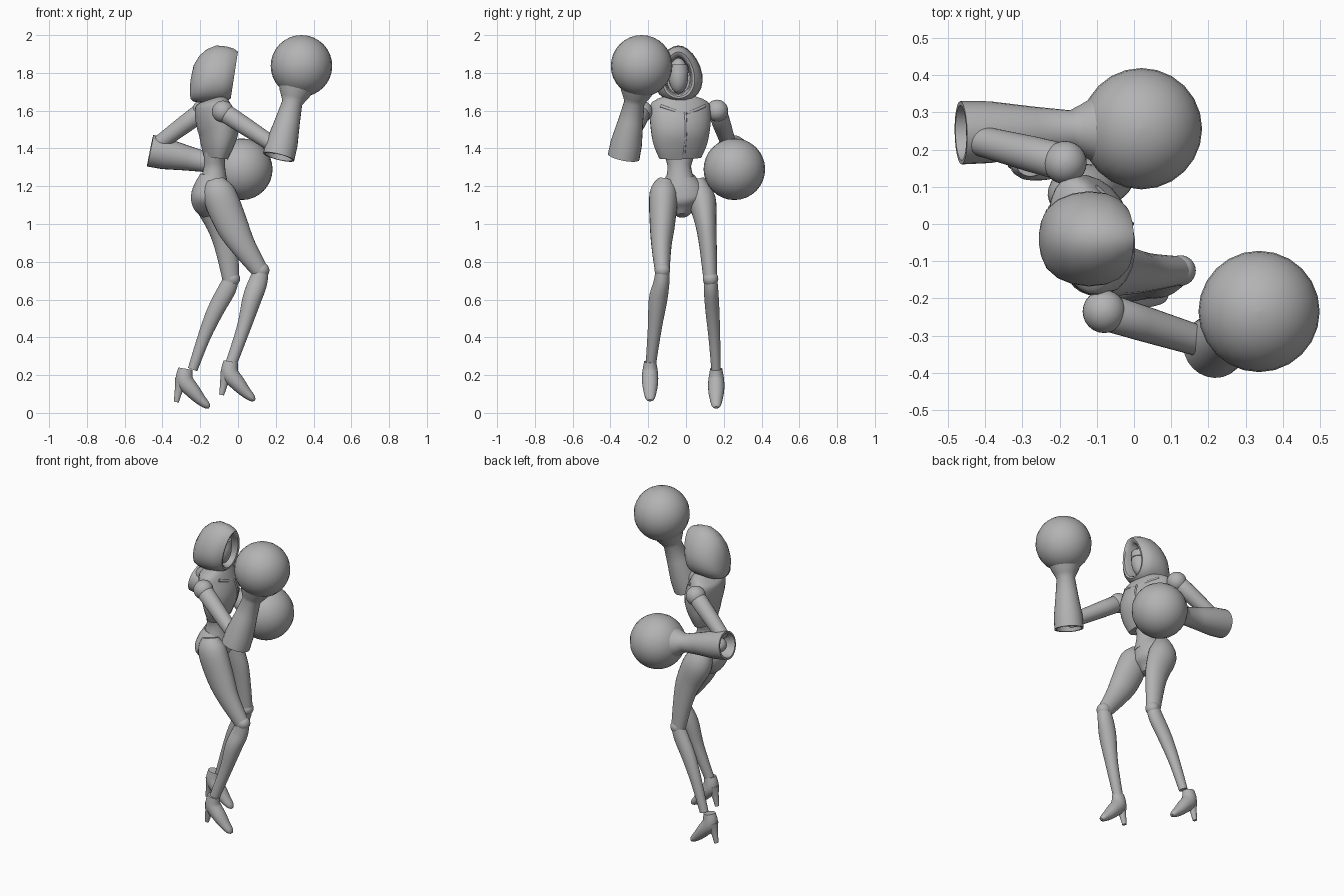
import bpy, bmesh, math
from mathutils import Vector

if "Cube" in bpy.data.objects:
    bpy.data.objects.remove(bpy.data.objects["Cube"], do_unlink=True)

grey = bpy.data.materials.new("plain grey")
grey.use_nodes = True
grey.diffuse_color = (0.45, 0.45, 0.45, 1)
grey.node_tree.nodes["Principled BSDF"].inputs["Base Color"].default_value = grey.diffuse_color
SIDES = 24


def skin(name, rings, sharp=40):
    """Bridge rings of points into a closed, smooth shaded body."""
    bm = bmesh.new()
    loops = [[bm.verts.new(p) for p in ring] for ring in rings]
    for a, b in zip(loops, loops[1:]):
        for i in range(len(a)):
            j = (i + 1) % len(a)
            bm.faces.new((a[i], a[j], b[j], b[i]))
    bm.faces.new(loops[0])
    bm.faces.new(loops[-1])
    bmesh.ops.recalc_face_normals(bm, faces=bm.faces[:])
    mesh = bpy.data.meshes.new(name)
    bm.to_mesh(mesh)
    bm.free()
    obj = bpy.data.objects.new(name, mesh)
    bpy.context.collection.objects.link(obj)
    mesh.materials.append(grey)
    bpy.ops.object.select_all(action='DESELECT')
    obj.select_set(True)
    bpy.context.view_layer.objects.active = obj
    bpy.ops.object.shade_smooth_by_angle(angle=math.radians(sharp))
    return obj


def circle(centre, u, v, a, b):
    turns = [2 * math.pi * i / SIDES for i in range(SIDES)]
    return [centre + u * (a * math.cos(t)) + v * (b * math.sin(t)) for t in turns]


def spline(p, steps):
    """Catmull-Rom interpolation of x, y, z, depth, width stations."""
    out = []
    for k in range(len(p) - 1):
        q0, q1, q2, q3 = p[max(k - 1, 0)], p[k], p[k + 1], p[min(k + 2, len(p) - 1)]
        for s in range(steps):
            t = s / steps
            out.append([b + t / 2 * (c - a + t * (2 * a - 5 * b + 4 * c - d + t * (3 * (b - c) + d - a)))
                        for a, b, c, d in zip(q0, q1, q2, q3)])
    return out + [list(p[-1])]


def loft(name, stations, yaw=0, steps=4):
    """Oval sections square to a path; depth lies fore-aft, width sideways."""
    st = spline(stations, steps)
    pts = [Vector(s[:3]) for s in st]
    side = Vector((-math.sin(yaw), math.cos(yaw), 0))
    rings = []
    for i, s in enumerate(st):
        t = (pts[min(i + 1, len(pts) - 1)] - pts[max(i - 1, 0)]).normalized()
        w = (side - t * side.dot(t)).normalized()
        rings.append(circle(pts[i], t.cross(w), w, s[3], s[4]))
    return skin(name, rings)


def lathe(name, start, end, profile):
    """Turn (distance, radius) pairs round the axis start-end."""
    a, axis = Vector(start), (Vector(end) - Vector(start)).normalized()
    u = axis.orthogonal().normalized()
    return skin(name, [circle(a + axis * d, u, axis.cross(u), r, r) for d, r in profile])


def ball(name, centre, radius, scale=(1, 1, 1)):
    bm_rings = 16
    c = Vector(centre)
    rings = []
    for i in range(bm_rings + 1):
        t = 0.01 + (math.pi - 0.02) * i / bm_rings
        r = radius * math.sin(t)
        mid = c + Vector((0, 0, radius * scale[2] * math.cos(t)))
        rings.append(circle(mid, Vector((1, 0, 0)), Vector((0, 1, 0)), r * scale[0], r * scale[1]))
    return skin(name, rings)


# Torso, turned slightly towards the left
TWIST = 0.25
loft("ribcage", [(-.15, -.035, 1.67, .045, .05), (-.14, -.033, 1.645, .08, .15),
                 (-.125, -.03, 1.58, .1, .165), (-.105, -.03, 1.5, .105, .16),
                 (-.11, -.03, 1.42, .085, .145), (-.118, -.03, 1.35, .06, .115)], TWIST)
loft("abdomen", [(-.12, -.033, 1.42, .058, .1), (-.125, -.035, 1.35, .056, .075),
                 (-.125, -.035, 1.29, .058, .063), (-.13, -.03, 1.2, .08, .09)])
loft("pelvis", [(-.13, -.03, 1.255, .07, .075), (-.14, -.028, 1.2, .09, .115),
                (-.15, -.025, 1.14, .1, .13), (-.15, -.022, 1.09, .085, .09),
                (-.14, -.02, 1.045, .045, .03)], -0.1)
loft("neck", [(-.155, -.035, 1.62, .045, .045), (-.13, -.035, 1.75, .035, .035)])

# Collar and breast ridges
front = Vector((math.cos(TWIST), math.sin(TWIST), 0))
side = Vector((-front.y, front.x, 0))
mid = Vector((-.125, -.03, 0))
for s, label in ((-1, "right"), (1, "left")):
    path = []
    for out, z in ((.01, 1.585), (.07, 1.605), (.12, 1.625)):
        depth = .1 * math.sqrt(1 - (out / .165) ** 2) - (z - 1.58) * .35
        p = mid + front * depth + side * (s * out)
        path.append((p.x, p.y, z, .008, .008))
    loft(label + "_collarbone", path, TWIST + math.pi / 2)
p = mid + front * .103
q = mid + front * .122
r = mid + front * .078
loft("breastbone", [(p.x, p.y, 1.59, .007, .006), (q.x, q.y, 1.5, .007, .006),
                    (r.x, r.y, 1.37, .007, .006)], TWIST)


# Hood: shell running from the recessed opening to the back
def hood_ring(x, w, low, high):
    ring = []
    for i in range(SIDES):
        t = 2 * math.pi * i / SIDES
        z = (low + high) / 2 + (high - low) / 2 * math.cos(t)
        lean = (z - 1.94) * .15 * max(0, 1 + x / .15)
        ring.append(Vector((x + lean, -.04 + w * math.sin(t) * (1 - .2 * math.cos(t)), z)))
    return ring


skin("hood", [hood_ring(*s) for s in (
    (-.1, .06, 1.69, 1.88), (-.02, .065, 1.685, 1.885), (.0, .072, 1.675, 1.9),
    (.004, .085, 1.665, 1.912), (-.02, .107, 1.652, 1.928), (-.06, .121, 1.645, 1.94),
    (-.115, .126, 1.642, 1.945), (-.165, .12, 1.642, 1.925), (-.205, .104, 1.643, 1.89),
    (-.235, .078, 1.648, 1.84), (-.25, .045, 1.66, 1.77), (-.255, .015, 1.685, 1.73))])
ball("face", (-.085, -.04, 1.785), .052, (1.1, 1, 1.8))
loft("eye_band", [(-.084, -.04, 1.8, .06, .054), (-.084, -.04, 1.845, .055, .049)], steps=1)


# Legs: thigh, knee, shin and high-heeled foot
legs = {
    "right": ([(-.12, -.105, 1.23, .05, .045), (-.1, -.118, 1.16, .088, .075),
               (-.035, -.125, 1.0, .086, .067), (.03, -.13, .88, .066, .053),
               (.125, -.125, .74, .043, .038)],
              [(.127, -.125, .765, .036, .035), (.105, -.13, .69, .05, .042),
               (.073, -.148, .6, .05, .049), (.03, -.165, .45, .037, .037),
               (-.04, -.187, .25, .03, .027)], (-.045, -.19, .26), (.125, -.125, .755)),
    "left": ([(-.165, .055, 1.23, .05, .045), (-.145, .085, 1.13, .088, .072),
              (-.09, .105, 1.0, .078, .056), (-.062, .117, .88, .062, .046),
              (-.035, .13, .69, .043, .036)],
             [(-.03, .13, .73, .035, .033), (-.055, .132, .66, .047, .038),
              (-.12, .14, .54, .044, .037), (-.18, .15, .4, .034, .031),
              (-.24, .159, .23, .026, .025)], (-.285, .16, .222), (-.03, .13, .71)),
}
for label, (thigh, shin, ankle, knee) in legs.items():
    loft(label + "_thigh", thigh)
    loft(label + "_shin", shin)
    ball(label + "_knee", knee, .041)

    def at(stations):
        return [(ankle[0] + x, ankle[1], ankle[2] + z, a, b) for x, z, a, b in stations]
    loft(label + "_foot", at([(.007, .012, .038, .032), (.002, -.05, .046, .042),
                              (.045, -.105, .04, .042), (.085, -.15, .03, .034),
                              (.12, -.182, .019, .024), (.134, -.193, .006, .01)]))
    loft(label + "_heel", at([(-.015, -.045, .034, .034), (-.028, -.1, .022, .02),
                              (-.042, -.165, .013, .012)]))

# Arms: shoulder ball, upper arm, hollow flared forearm and round glove
arms = {
    "right": ((-.08, -.235, 1.595), (.21, -.325, 1.405), (.215, -.33, 1.355), (.336, -.235, 1.837)),
    "left": ((-.185, .165, 1.6), (-.42, .225, 1.425), (-.465, .245, 1.388), (.02, .256, 1.29)),
}
for label, (shoulder, elbow, cuff, glove) in arms.items():
    ball(label + "_shoulder", shoulder, .058)
    lathe(label + "_upper_arm", shoulder, elbow,
          [(0, .04), (.02, .05), (.12, .048), ((Vector(elbow) - Vector(shoulder)).length, .04)])
    lathe(label + "_forearm", cuff, glove,
          [(.07, .005), (.07, .06), (0, .074), (0, .085), (.08, .083), (.2, .066),
           (.3, .054), (.325, .066), (.35, .08), (.4, .1)])
    ball(label + "_elbow", Vector(cuff).lerp(Vector(glove), .12), .045)
    ball(label + "_glove", glove, .163)
